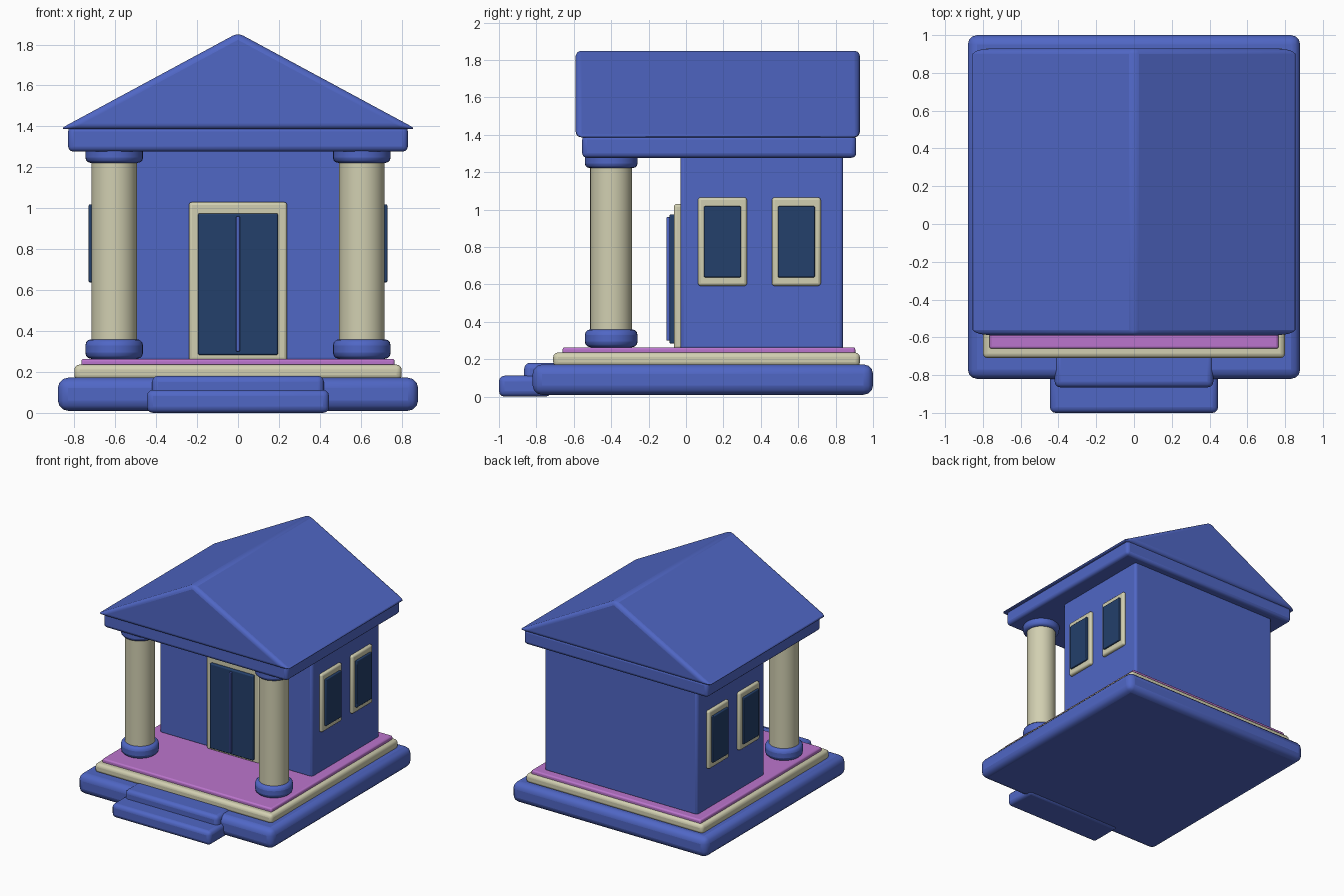
import bpy, bmesh, math

if "Cube" in bpy.data.objects:
    bpy.data.objects.remove(bpy.data.objects["Cube"])


def material(name, rgb):
    m = bpy.data.materials.new(name)
    m.diffuse_color = (*rgb, 1.0)
    m.use_nodes = True
    m.node_tree.nodes["Principled BSDF"].inputs["Base Color"].default_value = m.diffuse_color
    return m


BLUE = material("blue", (0.080, 0.135, 0.560))
TAN = material("cream_stone", (0.640, 0.625, 0.440))
PINK = material("pink_floor", (0.500, 0.178, 0.610))
NAVY = material("dark_glass", (0.017, 0.050, 0.145))


def finish(bm, name, mat, bevel, segments=3):
    """Turn a bmesh into an object with rounded edges and smooth shading."""
    bmesh.ops.recalc_face_normals(bm, faces=bm.faces)
    mesh = bpy.data.meshes.new(name)
    bm.to_mesh(mesh)
    bm.free()
    mesh.materials.append(mat)
    ob = bpy.data.objects.new(name, mesh)
    bpy.context.collection.objects.link(ob)
    if bevel:
        mod = ob.modifiers.new("rounded_edges", "BEVEL")
        mod.width = bevel
        mod.segments = segments
        mod.limit_method = "ANGLE"
        mod.angle_limit = math.radians(35)
    bpy.context.view_layer.objects.active = ob
    ob.select_set(True)
    bpy.ops.object.shade_smooth_by_angle(angle=math.radians(35))
    ob.select_set(False)
    return ob


def box(name, x, y, z, mat, bevel):
    """Box from (min, max) ranges on each axis."""
    bm = bmesh.new()
    bmesh.ops.create_cube(bm, size=1)
    for v in bm.verts:
        for i, (lo, hi) in enumerate((x, y, z)):
            v.co[i] = (lo + hi) / 2 + v.co[i] * (hi - lo)
    return finish(bm, name, mat, bevel)


def drum(name, x, y, radius, z0, z1, mat, bevel):
    """Upright cylinder between two heights."""
    bm = bmesh.new()
    bmesh.ops.create_cone(bm, cap_ends=True, segments=32,
                          radius1=radius, radius2=radius, depth=z1 - z0)
    bmesh.ops.translate(bm, vec=(x, y, (z0 + z1) / 2), verts=bm.verts)
    return finish(bm, name, mat, bevel)


# Stepped platform
box("base_slab", (-0.88, 0.88), (-0.82, 1.0), (0.01, 0.172), BLUE, 0.05)
box("plinth", (-0.80, 0.80), (-0.71, 0.93), (0.16, 0.236), TAN, 0.025)
box("floor", (-0.765, 0.765), (-0.66, 0.905), (0.22, 0.264), PINK, 0.012)
box("lower_step", (-0.445, 0.445), (-1.0, -0.72), (0.0, 0.112), BLUE, 0.03)
box("upper_step", (-0.42, 0.42), (-0.865, -0.68), (0.02, 0.181), BLUE, 0.03)

# Main hall
box("walls", (-0.69, 0.69), (-0.03, 0.84), (0.25, 1.30), BLUE, 0.02)

# Double door
box("door_frame", (-0.24, 0.24), (-0.065, 0.0), (0.255, 1.03), TAN, 0.015)
box("door", (-0.195, 0.195), (-0.088, -0.03), (0.283, 0.975), NAVY, 0.008)
box("door_divider", (-0.009, 0.009), (-0.105, -0.05), (0.30, 0.96), BLUE, 0.005)

# Columns and side windows, mirrored left and right
for side, s in (("left", -1), ("right", 1)):
    cx, cy = s * 0.605, -0.40
    drum(f"{side}_column_shaft", cx, cy, 0.112, 0.30, 1.26, TAN, 0)
    drum(f"{side}_column_foot", cx, cy, 0.141, 0.264, 0.36, BLUE, 0.03)
    drum(f"{side}_column_capital", cx, cy, 0.141, 1.222, 1.30, BLUE, 0.025)
    for place, wy in (("front", 0.195), ("back", 0.59)):
        box(f"{side}_{place}_window_frame", sorted((s * 0.66, s * 0.714)),
            (wy - 0.131, wy + 0.131), (0.592, 1.065), TAN, 0.015)
        box(f"{side}_{place}_window_glass", sorted((s * 0.68, s * 0.73)),
            (wy - 0.099, wy + 0.099), (0.638, 1.018), NAVY, 0.006)

# Beam under the roof
box("roof_beam", (-0.83, 0.83), (-0.555, 0.91), (1.277, 1.40), BLUE, 0.025)

# Gabled roof: triangle profile pulled along y
bm = bmesh.new()
profile = ((-0.873, 1.386), (0.873, 1.386), (0, 1.857))
tri = bm.faces.new([bm.verts.new((px, -0.59, pz)) for px, pz in profile])
pulled = bmesh.ops.extrude_face_region(bm, geom=[tri])["geom"]
bmesh.ops.translate(bm, vec=(0, 1.52, 0),
                    verts=[g for g in pulled if isinstance(g, bmesh.types.BMVert)])
finish(bm, "gabled_roof", BLUE, 0.03)
